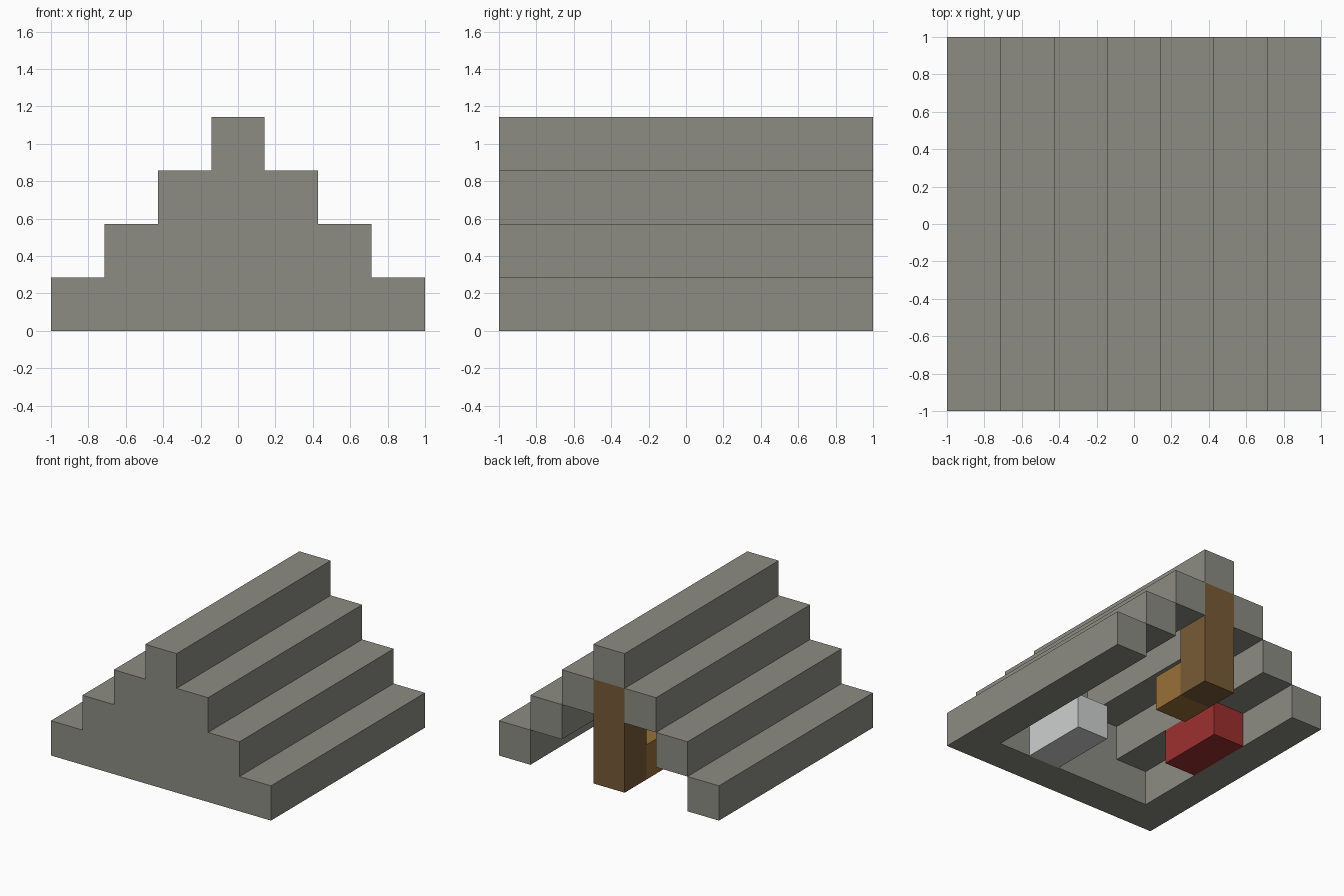
import bpy
import bmesh

cube = bpy.data.objects.get("Cube")
if cube:
    bpy.data.objects.remove(cube, do_unlink=True)

U = 2 / 7  # one building block


def srgb(r, g, b):
    def lin(v):
        v /= 255
        return v / 12.92 if v <= 0.04045 else ((v + 0.055) / 1.055) ** 2.4
    return (lin(r), lin(g), lin(b), 1)


def material(name, color):
    m = bpy.data.materials.new(name)
    m.use_nodes = True
    m.diffuse_color = color
    m.node_tree.nodes["Principled BSDF"].inputs["Base Color"].default_value = color
    return m


stone = material("grey stone", srgb(140, 140, 131))
red = material("red cloth", srgb(158, 47, 47))
white = material("white", srgb(206, 208, 207))
dark_wood = material("dark wood", srgb(120, 90, 55))
light_wood = material("light wood", srgb(153, 112, 56))


def block(name, mat, x, y, z):
    """Box from (start, end) pairs in blocks: x from the middle, y from the front, z from the ground."""
    bm = bmesh.new()
    bmesh.ops.create_cube(bm, size=1)
    for v in bm.verts:
        v.co.x = U * x[v.co.x > 0]
        v.co.y = U * y[v.co.y > 0] - 1
        v.co.z = U * z[v.co.z > 0]
    mesh = bpy.data.meshes.new(name)
    bm.to_mesh(mesh)
    bm.free()
    mesh.materials.append(mat)
    obj = bpy.data.objects.new(name, mesh)
    bpy.context.collection.objects.link(obj)
    return obj


# Stepped roof: one long beam per step on each side, and a ridge on top
for step in range(3):
    outer = 3.5 - step
    height = (step, step + 1)
    block(f"left_step_{step + 1}", stone, (outer - 1, outer), (0, 7), height)
    block(f"right_step_{step + 1}", stone, (-outer, 1 - outer), (0, 7), height)
    # Front wall course closing the space between the two beams
    block(f"front_wall_{step + 1}", stone, (1 - outer, outer - 1), (0, 1), height)
block("ridge", stone, (-0.5, 0.5), (0, 7), (3, 4))

# Post at the open back, with a low block in front of it
block("back_post", dark_wood, (-0.5, 0.5), (6, 7), (0, 3))
block("wooden_block", light_wood, (-0.5, 0.5), (5, 6), (0, 1))

# Furniture inside
block("red_bench", red, (-2.5, -1.5), (3, 5), (0, 1))
block("white_bench", white, (0.5, 1.5), (1, 3), (0, 1))
